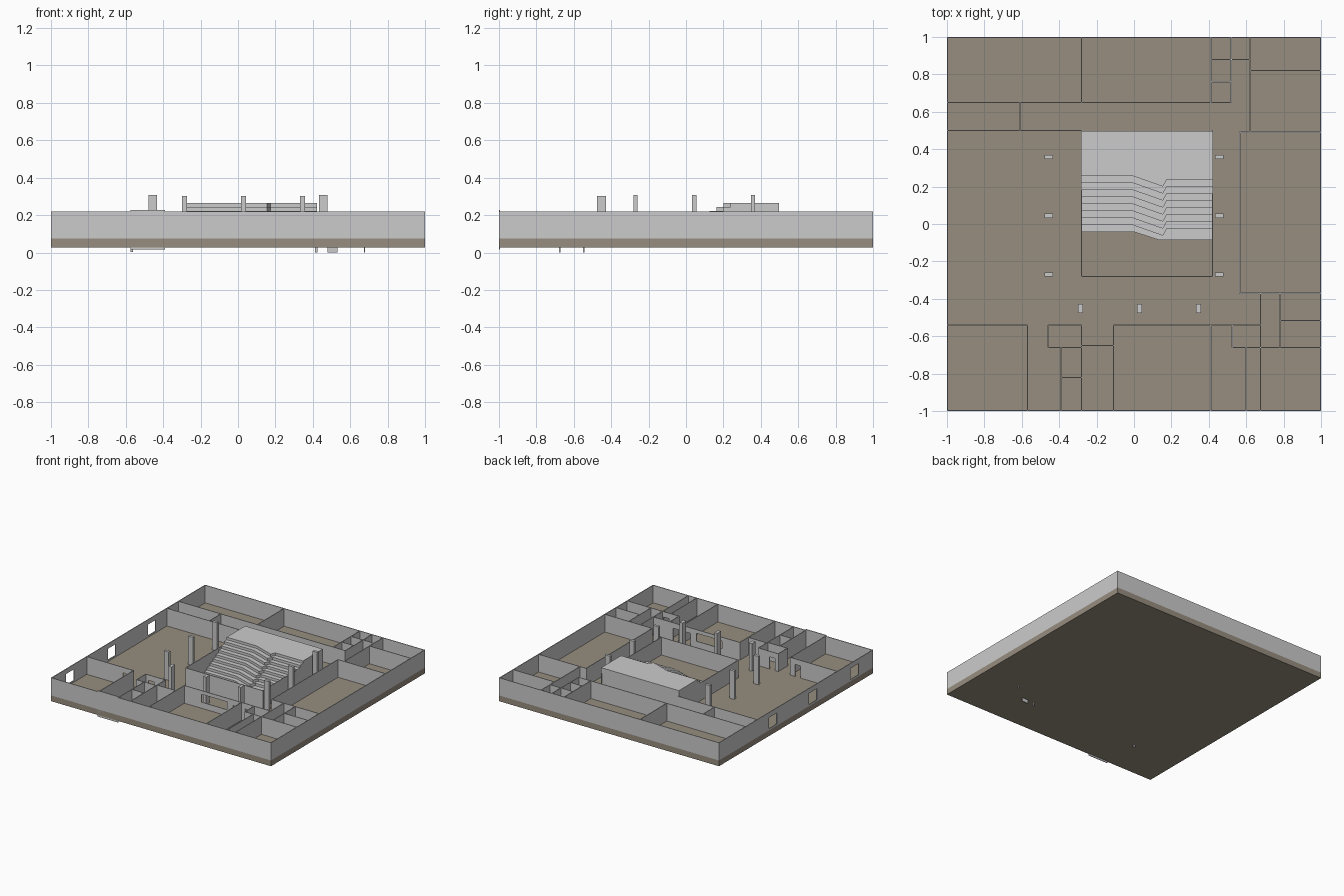
import bpy, bmesh

if "Cube" in bpy.data.objects:
    bpy.data.objects.remove(bpy.data.objects["Cube"])

FLOOR, TOP, T = 0.075, 0.22, 0.006

brown = bpy.data.materials.new("floor_brown")
brown.diffuse_color = (0.31, 0.27, 0.21, 1)
brown.use_nodes = True
brown.node_tree.nodes["Principled BSDF"].inputs["Base Color"].default_value = brown.diffuse_color


def add_boxes(name, boxes, mat=None):
    """One object made of axis-aligned boxes (x0, x1, y0, y1, z0, z1)."""
    bm = bmesh.new()
    for x0, x1, y0, y1, z0, z1 in boxes:
        ret = bmesh.ops.create_cube(bm, size=1)
        for v in ret["verts"]:
            v.co.x = (x0 + x1) / 2 + v.co.x * (x1 - x0)
            v.co.y = (y0 + y1) / 2 + v.co.y * (y1 - y0)
            v.co.z = (z0 + z1) / 2 + v.co.z * (z1 - z0)
    return finish(name, bm, mat)


def finish(name, bm, mat=None):
    bmesh.ops.recalc_face_normals(bm, faces=bm.faces)
    me = bpy.data.meshes.new(name)
    bm.to_mesh(me)
    bm.free()
    if mat:
        me.materials.append(mat)
    ob = bpy.data.objects.new(name, me)
    bpy.context.collection.objects.link(ob)
    return ob


def wall(name, axis, c, a, b, holes=()):
    """Wall along 'x' or 'y' at coordinate c from a to b; holes (start, end, z0, z1)."""
    runs, p = [], a
    for h0, h1, z0, z1 in holes:
        runs += [(p, h0, FLOOR, TOP), (h0, h1, z1, TOP)]
        if z0 > FLOOR:
            runs.append((h0, h1, FLOOR, z0))
        p = h1
    runs.append((p, b, FLOOR, TOP))
    h = T / 2
    boxes = [(r0, r1, c - h, c + h, z0, z1) if axis == "x" else (c - h, c + h, r0, r1, z0, z1)
             for r0, r1, z0, z1 in runs]
    add_boxes(name, boxes)


def door(c, w=0.05):
    return (c - w / 2, c + w / 2, FLOOR, 0.175)


# Floor slab
add_boxes("floor_slab", [(-1, 1, -1, 1, 0.028, FLOOR)], brown)

# Outer walls, left one with three openings
e = 1 - T / 2
wall("outer_wall_front", "x", -e, -1, 1)
wall("outer_wall_back", "x", e, -1, 1)
wall("outer_wall_right", "y", e, -1, 1)
wall("outer_wall_left", "y", -e, -1, 1,
     [(c - 0.05, c + 0.05, 0.088, 0.18) for c in (-0.76, -0.22, 0.3)])

# Partitions running left to right: (y, x start, x end, openings)
for i, (y, a, b, holes) in enumerate([
    (0.65, -1, 0.52, ()), (0.5, -1, -0.28, ()),
    (0.88, 0.41, 0.62, ()), (0.76, 0.41, 0.52, ()),
    (0.82, 0.62, 1, ()), (0.49, 0.565, 1, ()), (-0.37, 0.565, 1, ()),
    (-0.515, 0.78, 1, ()), (-0.66, 0.525, 1, [door(0.64)]),
    (-0.54, -0.11, 0.675, [(0.05, 0.28, 0.125, 0.19), door(0.36), door(0.47)]),
    (-0.65, -0.28, -0.11, ()), (-0.54, -0.46, -0.28, [door(-0.41)]),
    (-0.66, -0.46, -0.28, ()), (-0.82, -0.39, -0.28, ()),
    (-0.54, -1, -0.57, [door(-0.64)]), (-0.28, -0.28, 0.42, ()),
]):
    wall(f"cross_partition_{i + 1}", "x", y, a, b, holes)

# Partitions running front to back: (x, y start, y end)
for i, (x, a, b) in enumerate([
    (-0.28, 0.65, 1), (-0.61, 0.5, 0.65), (0.41, 0.65, 1), (0.52, 0.65, 1),
    (0.62, 0.49, 1), (0.565, -0.37, 0.49), (0.675, -1, -0.37),
    (0.78, -0.66, -0.37), (0.525, -0.66, -0.54), (0.6, -1, -0.66),
    (0.41, -1, -0.54), (-0.11, -1, -0.54), (-0.28, -1, -0.54),
    (-0.46, -0.66, -0.54), (-0.39, -1, -0.66), (-0.57, -1, -0.54),
    (-0.28, -0.28, 0.5), (0.42, -0.28, 0.5),
]):
    wall(f"long_partition_{i + 1}", "y", x, a, b)

# Free-standing columns beside and in front of the hall
for side, x in (("left", -0.455), ("right", 0.455)):
    for i, y in enumerate((-0.27, 0.044, 0.358)):
        add_boxes(f"column_{side}_{i + 1}",
                  [(x - 0.022, x + 0.022, y - 0.011, y + 0.011, FLOOR, 0.308)])
for i, x in enumerate((-0.286, 0.029, 0.344)):
    add_boxes(f"column_front_{i + 1}",
              [(x - 0.013, x + 0.013, -0.475, -0.428, FLOOR, 0.302)])

# Stepped seating: stacked slabs sharing one kinked front profile
RISE = (0.265 - FLOOR) / 9
for k in range(9):
    y = 0.258 - 0.0375 * k
    edge = [(-0.283, y), (-0.01, y), (0.155, y - 0.058), (0.175, y - 0.02), (0.423, y - 0.02)]
    if k == 8:
        edge = [(-0.283, y), (0, y), (0.13, -0.085), (0.423, -0.085)]
    bm = bmesh.new()
    z0 = 0.265 - RISE * (k + 1)
    f = bm.faces.new([bm.verts.new((px, py, z0))
                      for px, py in edge + [(0.423, 0.497), (-0.283, 0.497)]])
    ret = bmesh.ops.extrude_face_region(bm, geom=[f])
    bmesh.ops.translate(bm, vec=(0, 0, RISE),
                        verts=[v for v in ret["geom"] if isinstance(v, bmesh.types.BMVert)])
    finish(f"seating_step_{k + 1}", bm)

# Entrance panel on the front and stubs reaching below the slab
add_boxes("entrance_panel", [(-0.575, -0.39, -1.0, -0.994, 0.015, 0.228)])
add_boxes("door_stubs", [(0.412, 0.426, -0.68, -0.672, 0, FLOOR),
                         (0.478, 0.532, -0.68, -0.672, 0, FLOOR),
                         (0.672, 0.678, -0.55, -0.542, 0, FLOOR),
                         (-0.575, -0.56, -0.68, -0.672, 0.004, FLOOR)])
